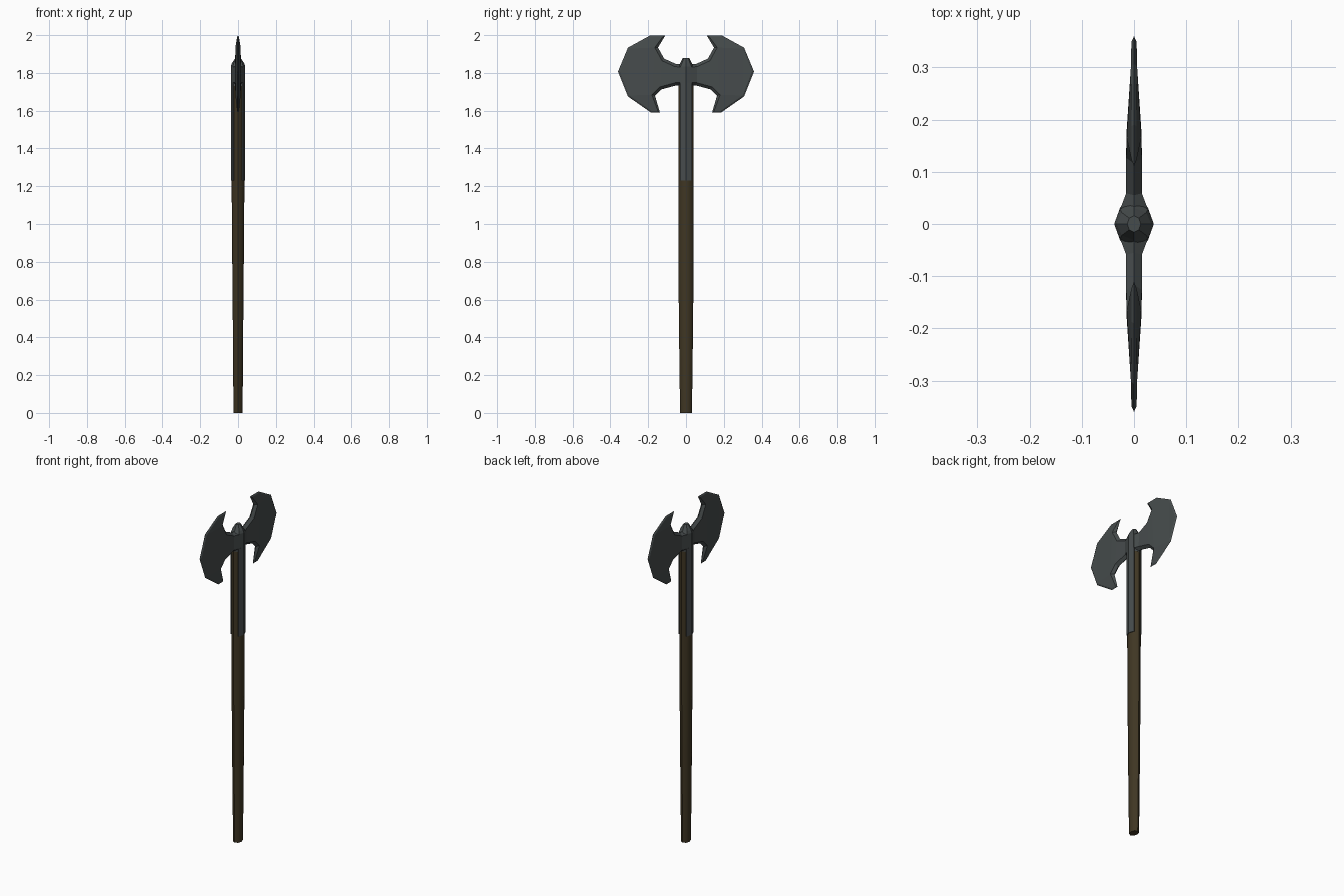
import bpy, bmesh, math
from mathutils import Vector

if "Cube" in bpy.data.objects:
    bpy.data.objects.remove(bpy.data.objects["Cube"])


def material(name, rgb):
    m = bpy.data.materials.new(name)
    m.diffuse_color = (*rgb, 1)
    m.use_nodes = True
    m.node_tree.nodes["Principled BSDF"].inputs["Base Color"].default_value = m.diffuse_color
    return m


STEEL = material("dark steel", (0.062, 0.072, 0.073))
WOOD = material("dark wood", (0.050, 0.037, 0.017))


def finish(bm, name, mat, smooth=None):
    bmesh.ops.recalc_face_normals(bm, faces=bm.faces)
    me = bpy.data.meshes.new(name)
    bm.to_mesh(me)
    bm.free()
    me.materials.append(mat)
    ob = bpy.data.objects.new(name, me)
    bpy.context.collection.objects.link(ob)
    if smooth:
        bpy.ops.object.select_all(action='DESELECT')
        ob.select_set(True)
        bpy.context.view_layer.objects.active = ob
        bpy.ops.object.shade_smooth_by_angle(angle=math.radians(smooth))
    return ob


def loft(name, sections, mat, smooth=None):
    """Skin a list of equal-length closed rings and cap both ends."""
    bm = bmesh.new()
    rings = [[bm.verts.new(p) for p in s] for s in sections]
    n = len(rings[0])
    for a, b in zip(rings, rings[1:]):
        for i in range(n):
            j = (i + 1) % n
            bm.faces.new((a[i], a[j], b[j], b[i]))
    bm.faces.new(rings[0])
    bm.faces.new(rings[-1])
    return finish(bm, name, mat, smooth)


def octagon(z, rx, ry):
    return [(rx * math.cos(k * math.pi / 4), ry * math.sin(k * math.pi / 4), z)
            for k in range(8)]


# Tapered wooden shaft
loft("shaft", [octagon(*r) for r in (
    (0, .023, .031), (.12, .025, .033), (.52, .028, .038),
    (.85, .031, .040), (1.23, .034, .040), (1.74, .034, .040))], WOOD, 50)

# Steel socket around the shaft top, with a blunt cap
loft("head_socket", [octagon(*r) for r in (
    (1.73, .038, .041), (1.835, .038, .041), (1.85, .033, .031),
    (1.88, .013, .016))], STEEL)

# Steel straps running down both broad sides
for s, side in ((1, "right"), (-1, "left")):
    prof = [(.038, 0), (.026, .033), (.015, .025), (.015, -.025), (.026, -.033)]
    loft(side + "_strap", [[(s * x, y, z) for x, y in prof]
                           for z in (1.23, 1.75)], STEEL)

# Blade outline: y, z, bevel width, half thickness at the bevel's inner line
OUTLINE = [
    (.015, 1.845, .015, .026), (.055, 1.848, .015, .015),
    (.116, 1.876, .015, .015), (.148, 1.934, .015, .014),
    (.110, 1.998, .008, .005), (.190, 1.998, .008, .005),
    (.307, 1.934, .008, .006), (.360, 1.807, .010, .005),
    (.307, 1.675, .008, .006), (.185, 1.590, .008, .005),
    (.138, 1.590, .008, .005), (.164, 1.680, .015, .014),
    (.132, 1.712, .015, .015), (.055, 1.733, .015, .015),
    (.015, 1.733, .015, .026)]
SIDE_FACES = [(0, 1, 13, 14), (1, 2, 12, 13), (2, 3, 11, 12), (3, 6, 8, 11),
              (3, 4, 5, 6), (8, 9, 10, 11), (6, 7, 8)]


def inset_point(i):
    """Mitred inward offset of an outline corner (outline runs clockwise)."""
    n = len(OUTLINE)
    a, p, b = (Vector(OUTLINE[k % n][:2]) for k in (i - 1, i, i + 1))
    d1, d2 = (p - a).normalized(), (b - p).normalized()
    n1, n2 = Vector((d1.y, -d1.x)), Vector((d2.y, -d2.x))
    return p + (n1 + n2) * OUTLINE[i][2] / max(1 + n1.dot(n2), .4)


for s, side in ((1, "back"), (-1, "front")):
    bm = bmesh.new()
    n = len(OUTLINE)
    rim = [bm.verts.new((0, s * y, z)) for y, z, _, _ in OUTLINE]
    for x in (1, -1):
        inner = []
        for i in range(n):
            q = inset_point(i)
            inner.append(bm.verts.new((x * OUTLINE[i][3], s * q.x, q.y)))
        for i in range(n):
            j = (i + 1) % n
            bm.faces.new((rim[i], rim[j], inner[j], inner[i]))
        for f in SIDE_FACES:
            bm.faces.new([inner[k] for k in f])
    finish(bm, side + "_blade", STEEL)
